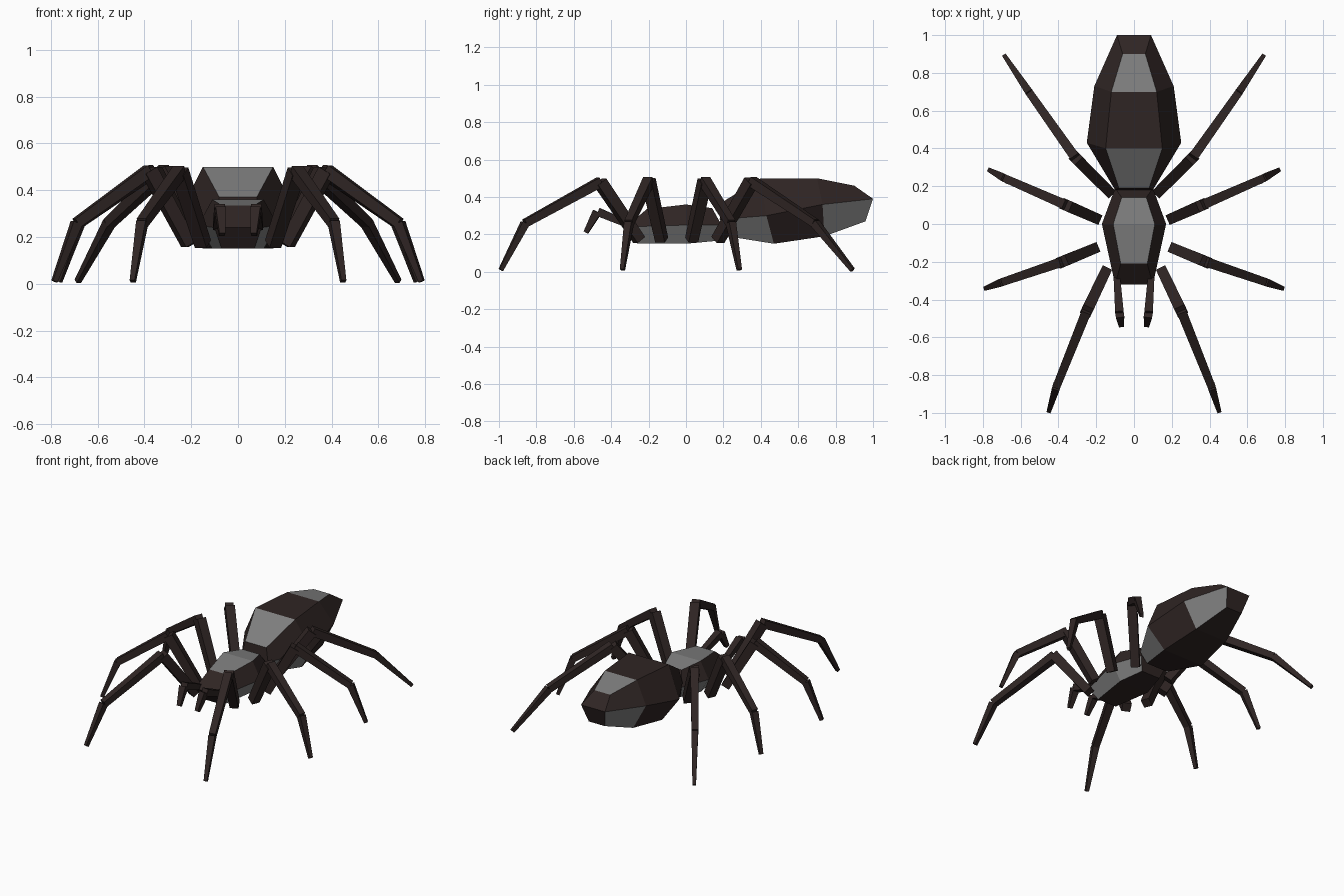
import bpy, bmesh
from mathutils import Vector

if "Cube" in bpy.data.objects:
    bpy.data.objects.remove(bpy.data.objects["Cube"])


def material(name, rgb):
    m = bpy.data.materials.new(name)
    m.diffuse_color = (*rgb, 1)
    m.use_nodes = True
    m.node_tree.nodes["Principled BSDF"].inputs["Base Color"].default_value = m.diffuse_color
    return m


BROWN = material("dark brown", (0.028, 0.018, 0.017))
GREY = material("grey", (0.21, 0.21, 0.21))


def finish(name, bm):
    bmesh.ops.recalc_face_normals(bm, faces=bm.faces)
    mesh = bpy.data.meshes.new(name)
    bm.to_mesh(mesh)
    bm.free()
    mesh.materials.append(BROWN)
    mesh.materials.append(GREY)
    obj = bpy.data.objects.new(name, mesh)
    bpy.context.collection.objects.link(obj)
    return obj


def hex_body(name, rings, grey):
    """Loft six-sided rings; each ring is (x, y, z) for top, middle and bottom.
    grey holds (segment, strip) pairs, strip being top or lower."""
    bm = bmesh.new()
    loops = []
    for top, mid, bot in rings:
        right = [Vector(p) for p in (top, mid, bot)]
        left = [Vector((-p.x, p.y, p.z)) for p in reversed(right)]
        loops.append([bm.verts.new(p) for p in right + left])
    strips = ["upper", "lower", "bottom", "lower", "upper", "top"]
    for s, (a, b) in enumerate(zip(loops, loops[1:])):
        for i, strip in enumerate(strips):
            j = (i + 1) % 6
            f = bm.faces.new((a[i], a[j], b[j], b[i]))
            f.material_index = int((s, strip) in grey)
    # End caps, folded along the middle line
    for lp in (loops[0], loops[-1]):
        bm.faces.new((lp[5], lp[0], lp[1], lp[4]))
        bm.faces.new((lp[4], lp[1], lp[2], lp[3]))
    return finish(name, bm)


def limb(name, sections, side):
    """Chain of tapered square bars: (start, end, start width, end width)."""
    bm = bmesh.new()
    for p, q, w0, w1 in sections:
        p, q = (Vector((side * v[0], v[1], v[2])) for v in (p, q))
        d = (q - p).normalized()
        u = d.cross(Vector((0, 0, 1))).normalized()
        n = u.cross(d)
        ends = []
        for c, w in ((p, w0 / 2), (q, w1 / 2)):
            ends.append([bm.verts.new(c + u * w * a + n * w * b)
                         for a, b in ((-1, -1), (1, -1), (1, 1), (-1, 1))])
        a, b = ends
        bm.faces.new(a)
        bm.faces.new(b)
        for i in range(4):
            j = (i + 1) % 4
            bm.faces.new((a[i], a[j], b[j], b[i]))
    return finish(name, bm)


# Thorax
hex_body("thorax", [
    ((.07, -.21, .335), (.10, -.32, .24), (.07, -.26, .15)),
    ((.11, 0, .36), (.17, 0, .25), (.11, 0, .15)),
    ((.065, .14, .34), (.10, .19, .25), (.07, .16, .165)),
], {(0, "top"), (1, "top"), (0, "lower"), (1, "lower")})

# Abdomen
hex_body("abdomen", [
    ((.08, .19, .37), (.10, .18, .28), (.08, .22, .19)),
    ((.15, .40, .50), (.25, .43, .30), (.15, .47, .15)),
    ((.12, .70, .50), (.21, .73, .36), (.12, .74, .19)),
    ((.06, .90, .46), (.09, 1.0, .39), (.06, .96, .27)),
], {(0, "top"), (2, "top"), (0, "lower"), (2, "lower")})

# Legs: hip, knee, ankle, foot
LEGS = {
    "front_leg": ((.15, -.25, .17), (.25, -.46, .48), (.41, -.86, .26), (.45, -.99, .01)),
    "mid_front_leg": ((.21, -.13, .17), (.38, -.20, .485), (.69, -.305, .26), (.785, -.34, .01)),
    "mid_rear_leg": ((.20, .03, .17), (.36, .10, .485), (.68, .24, .26), (.765, .285, .01)),
    "rear_leg": ((.13, .17, .17), (.31, .35, .485), (.55, .69, .26), (.685, .89, .01)),
}
for side, tag in ((1, "right"), (-1, "left")):
    for name, (hip, knee, ankle, foot) in LEGS.items():
        limb(f"{tag}_{name}", [(hip, knee, .055, .06),
                               (knee, ankle, .052, .042),
                               (ankle, foot, .042, .022)], side)
    # Feelers beside the mouth
    limb(f"{tag}_feeler", [((.09, -.29, .245), (.077, -.47, .32), .035, .045),
                           ((.076, -.475, .32), (.068, -.535, .21), .045, .025)], side)
